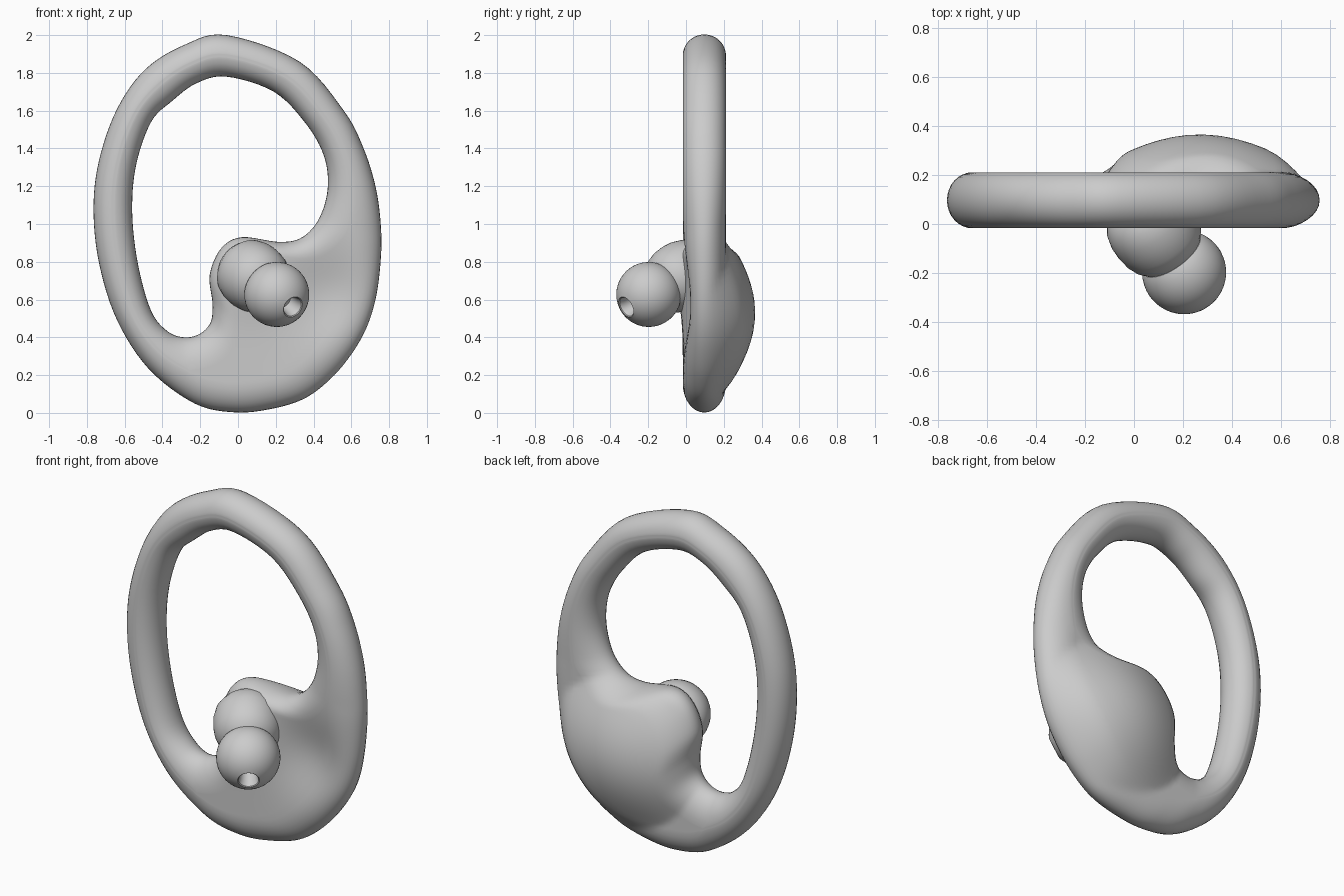
import bpy, bmesh, math
from mathutils import Vector

if "Cube" in bpy.data.objects:
    bpy.data.objects.remove(bpy.data.objects["Cube"])

# Paired outer / inner outline points of the ear loop: (xo, zo, xi, zi)
STATIONS = [
    (-.06, 2.0, -.06, 1.78), (.325, 1.86, .19, 1.70), (.56, 1.60, .36, 1.53),
    (.665, 1.40, .455, 1.36), (.73, 1.19, .475, 1.19), (.757, .98, .43, 1.03),
    (.755, .80, .34, .93), (.73, .61, .22, .905), (.68, .45, .02, .93),
    (.60, .31, -.09, .87), (.49, .18, -.15, .73), (.35, .075, -.135, .58),
    (.17, .02, -.145, .48), (-.02, .003, -.20, .42), (-.23, .05, -.28, .40),
    (-.47, .23, -.37, .43), (-.64, .49, -.46, .54), (-.735, .79, -.53, .79),
    (-.765, 1.08, -.56, 1.06), (-.735, 1.34, -.54, 1.31), (-.64, 1.61, -.46, 1.54),
    (-.49, 1.82, -.35, 1.65), (-.28, 1.95, -.22, 1.745)]
STEPS, ARC, MID = 6, 8, 10
MID_Y, HALF = .097, .114


def catmull(p0, p1, p2, p3, t):
    return [.5 * (2*b + (c-a)*t + (2*a-5*b+4*c-d)*t*t + (3*b-a-3*c+d)*t**3)
            for a, b, c, d in zip(p0, p1, p2, p3)]


def gauss(x, z, cx, cz, s):
    return math.exp(-((x-cx)**2 + (z-cz)**2) / (2*s*s))


def back_bulge(x, z):
    d = ((x-.27)/.47)**2 + ((z-.53)/.43)**2
    return .155 * max(0, 1-d)**1.2


def front_shape(x, z):
    # shallow hollow beside the neck, slight swell under the neck
    return .055*gauss(x, z, .47, .62, .16) - .03*gauss(x, z, .05, .70, .13)


def section(xo, zo, xi, zi):
    """Closed rounded cross-section from outer edge to inner edge and back."""
    o, i = Vector((xo, zo)), Vector((xi, zi))
    w = (i-o).length
    r = min(.17, w/2)
    prof = []
    for k in range(ARC):
        a = math.pi/2*k/ARC
        prof.append((r*(1-math.cos(a)), math.sin(a)))
    for k in range(MID+1):
        prof.append((r + (w-2*r)*k/MID if w > 2*r+.02 else r + (.02*(k/MID-.5)), 1.0))
    for k in reversed(range(ARC)):
        a = math.pi/2*k/ARC
        prof.append((w - r*(1-math.cos(a)), math.sin(a)))
    front, back = [], []
    for s, h in prof:
        x, z = o + (i-o)*(s/w)
        back.append((x, MID_Y + h*(HALF + back_bulge(x, z)), z))
        front.append((x, MID_Y - h*(HALF - front_shape(x, z)), z))
    return back + front[-2:0:-1]


def make_object(name, bm, angle):
    bmesh.ops.recalc_face_normals(bm, faces=bm.faces)
    me = bpy.data.meshes.new(name)
    bm.to_mesh(me)
    bm.free()
    ob = bpy.data.objects.new(name, me)
    bpy.context.collection.objects.link(ob)
    bpy.ops.object.select_all(action='DESELECT')
    ob.select_set(True)
    bpy.context.view_layer.objects.active = ob
    bpy.ops.object.shade_smooth_by_angle(angle=math.radians(angle))
    return ob


def bridge(bm, rings, closed):
    for a in range(len(rings) if closed else len(rings)-1):
        r1, r2 = rings[a], rings[(a+1) % len(rings)]
        for j in range(len(r1)):
            k = (j+1) % len(r1)
            bm.faces.new((r1[j], r1[k], r2[k], r2[j]))


# Ear loop with swollen battery housing
bm = bmesh.new()
rings, n = [], len(STATIONS)
for s in range(n):
    pts = [STATIONS[(s+d) % n] for d in (-1, 0, 1, 2)]
    for k in range(STEPS):
        rings.append([bm.verts.new(p) for p in section(*catmull(*pts, k/STEPS))])
bridge(bm, rings, True)
make_object("ear_loop_body", bm, 60)

# Round parts turned around the slanted ear-canal axis
CENTRE = Vector((.205, -.197, .627))
AXIS = Vector((.53, -.74, -.41)).normalized()
SIDE = AXIS.cross(Vector((0, 0, 1))).normalized()
UP = SIDE.cross(AXIS)


def lathe(name, profile, segs=48):
    bm = bmesh.new()
    rings = []
    for r, t in profile:
        rings.append([bm.verts.new(CENTRE + AXIS*t + r*(
            SIDE*math.cos(2*math.pi*k/segs) + UP*math.sin(2*math.pi*k/segs)))
            for k in range(segs)])
    bridge(bm, rings, False)
    bm.faces.new(rings[0])
    bm.faces.new(rings[-1])
    make_object(name, bm, 40)


# Neck joining the housing to the tip
lathe("neck", [(.10, -.39), (.145, -.36), (.172, -.32), (.184, -.27), (.185, -.22),
               (.178, -.17), (.163, -.13), (.14, -.10), (.11, -.07)])

# Soft ear tip: dome with a sound opening
dome = [(.172*math.cos(a), .172*math.sin(a))
        for a in (math.radians(-30 + 100*k/14) for k in range(15))]
lathe("ear_tip", [(.11, -.10), (.14, -.098)] + dome
      + [(.054, .158), (.048, .13), (.042, .07)])
